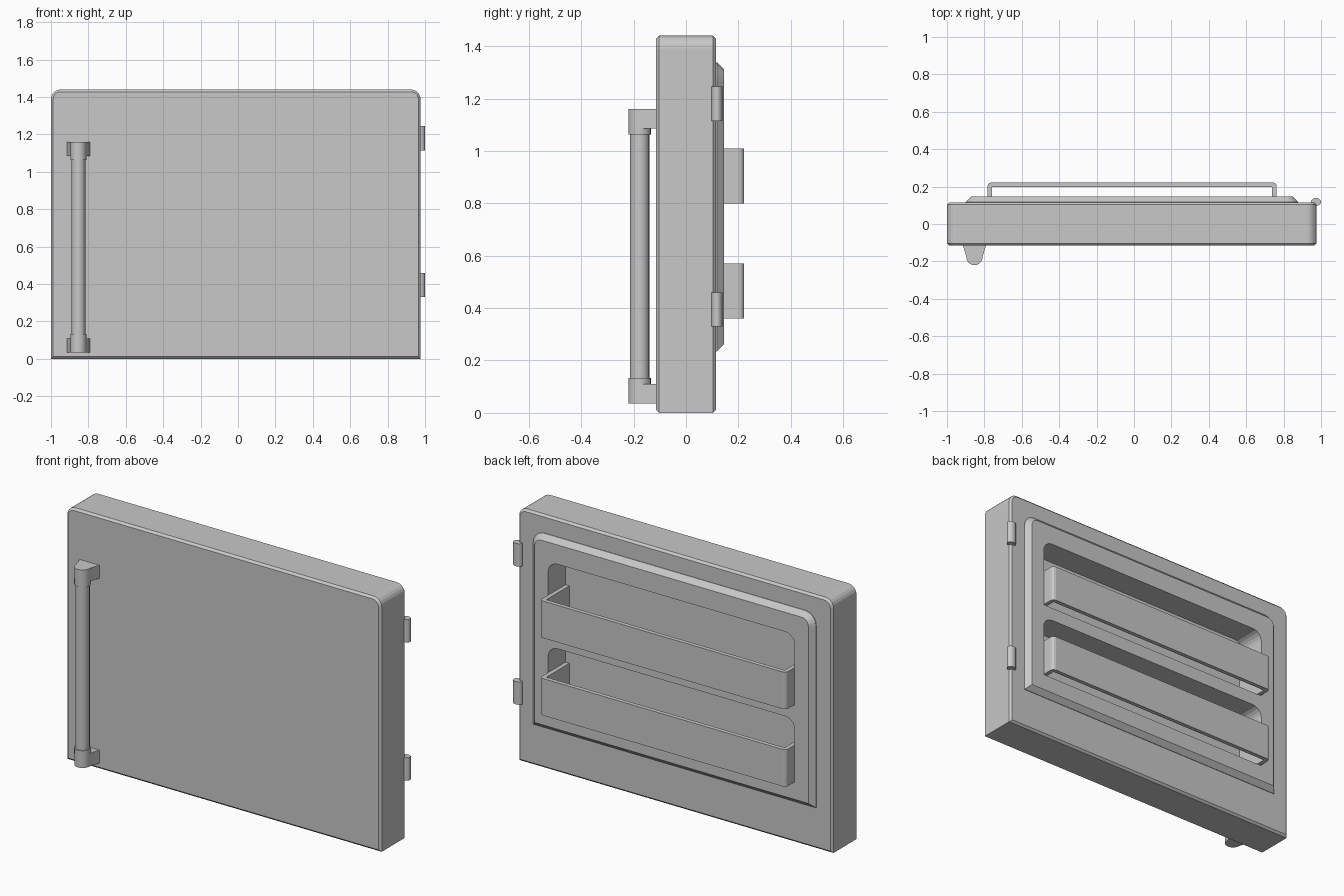
import bpy, bmesh, math
from mathutils import Vector

old = bpy.data.objects.get("Cube")
if old:
    bpy.data.objects.remove(old, do_unlink=True)

grey = bpy.data.materials.new("light_grey")
grey.use_nodes = True
grey.diffuse_color = (0.58, 0.58, 0.58, 1)
grey.node_tree.nodes["Principled BSDF"].inputs["Base Color"].default_value = (0.58, 0.58, 0.58, 1)


def rounded(corners, steps=5):
    """Outline from (a, b, radius) corners, each rounded by its radius."""
    pts = []
    for i, (a, b, r) in enumerate(corners):
        p = Vector((a, b))
        if r == 0:
            pts.append(p)
            continue
        before = Vector(corners[i - 1][:2])
        after = Vector(corners[(i + 1) % len(corners)][:2])
        u, v = (before - p).normalized(), (after - p).normalized()
        centre = p + (u + v) * r
        for k in range(steps + 1):
            t = k / steps * math.pi / 2
            pts.append(centre - v * r * math.cos(t) - u * r * math.sin(t))
    return pts


def arch(x0, x1, z0, z1, r):
    """Rectangle with its two upper corners rounded."""
    return rounded([(x0, z0, 0), (x1, z0, 0), (x1, z1, r), (x0, z1, r)])


def prism(name, outline, axis, lo, hi, bevel_lo=0, bevel_hi=0):
    """Extrude an outline along y or z, with optional chamfered rims."""
    def place(p, h):
        return (p[0], h, p[1]) if axis == "y" else (p[0], p[1], h)
    bm = bmesh.new()
    bottom = bm.faces.new([bm.verts.new(place(p, lo)) for p in outline])
    top = bm.faces.new([bm.verts.new(place(p, hi)) for p in outline])
    n = len(outline)
    for i in range(n):
        j = (i + 1) % n
        bm.faces.new([bottom.verts[i], bottom.verts[j], top.verts[j], top.verts[i]])
    bmesh.ops.recalc_face_normals(bm, faces=bm.faces)
    rims = [(list(bottom.edges), bevel_lo), (list(top.edges), bevel_hi)]
    for edges, width in rims:
        if width:
            bmesh.ops.bevel(bm, geom=edges, offset=width, segments=1,
                            affect="EDGES", profile=0.5)
    mesh = bpy.data.meshes.new(name)
    bm.to_mesh(mesh)
    bm.free()
    mesh.materials.append(grey)
    obj = bpy.data.objects.new(name, mesh)
    bpy.context.collection.objects.link(obj)
    return obj


def ellipse(cx, cy, rx, ry, n=20):
    return [(cx + rx * math.cos(k / n * math.tau), cy + ry * math.sin(k / n * math.tau))
            for k in range(n)]


def smooth(obj):
    bpy.ops.object.select_all(action="DESELECT")
    obj.select_set(True)
    bpy.context.view_layer.objects.active = obj
    bpy.ops.object.shade_smooth_by_angle(angle=math.radians(30))


# Door slab and raised inner liner
LEFT, RIGHT = -0.785, 0.765
door = prism("door_body", arch(-1, 0.976, 0, 1.44, 0.05), "y", -0.115, 0.115, 0.012, 0.012)
liner = prism("inner_liner", arch(-0.9, 0.878, 0.235, 1.338, 0.07), "y", 0.11, 0.146, 0, 0.028)

# Recesses behind the shelves, cut through liner and into the slab
shelves = [("lower", 0.36, 0.72), ("upper", 0.8, 1.2)]
for label, floor, ceiling in shelves:
    cutter = prism(label + "_recess_cutter",
                   arch(LEFT, RIGHT, floor - 0.003, ceiling, 0.06), "y", -0.01, 0.3)
    cutter.hide_render = True
    for target in (door, liner):
        mod = target.modifiers.new("recess", "BOOLEAN")
        mod.operation = "DIFFERENCE"
        mod.solver = "EXACT"
        mod.object = cutter
        bpy.ops.object.select_all(action="DESELECT")
        target.select_set(True)
        bpy.context.view_layer.objects.active = target
        bpy.ops.object.modifier_apply(modifier=mod.name)
    bpy.data.objects.remove(cutter, do_unlink=True)

    # Open-bottomed shelf rail wrapping the recess
    a, b, wall = LEFT + 0.002, RIGHT - 0.002, 0.024
    rail = rounded([(a, -0.008, 0), (a + wall, -0.008, 0), (a + wall, 0.198, 0),
                    (b - wall, 0.198, 0), (b - wall, -0.008, 0), (b, -0.008, 0),
                    (b, 0.222, 0.02), (a, 0.222, 0.02)], 3)
    prism(label + "_shelf_rail", rail, "z", floor, floor + 0.21)

# Hinge barrels
for label, z in (("lower", 0.33), ("upper", 1.115)):
    smooth(prism(label + "_hinge", ellipse(0.973, 0.118, 0.027, 0.021), "z", z, z + 0.13))

# Handle bar with a collar and tapered bracket at each end
HX, HY, HR = -0.853, -0.177, 0.043
smooth(prism("handle_bar", ellipse(HX, HY, 0.037, 0.037), "z", 0.08, 1.115))
nose = [(HX + HR * math.cos(t), HY + HR * math.sin(t))
        for t in [math.pi * (1 + k / 12) for k in range(13)]]
bracket = [(HX - 0.063, -0.11)] + nose + [(HX + 0.063, -0.11)]
middle = 0.5975
for label, side in (("lower", -1), ("upper", 1)):
    def span(inner, outer):
        return sorted((middle + side * inner, middle + side * outer))
    smooth(prism(label + "_handle_bracket", bracket, "z", *span(0.488, 0.5625)))
    smooth(prism(label + "_handle_collar", ellipse(HX, HY, HR, HR), "z", *span(0.465, 0.5)))
